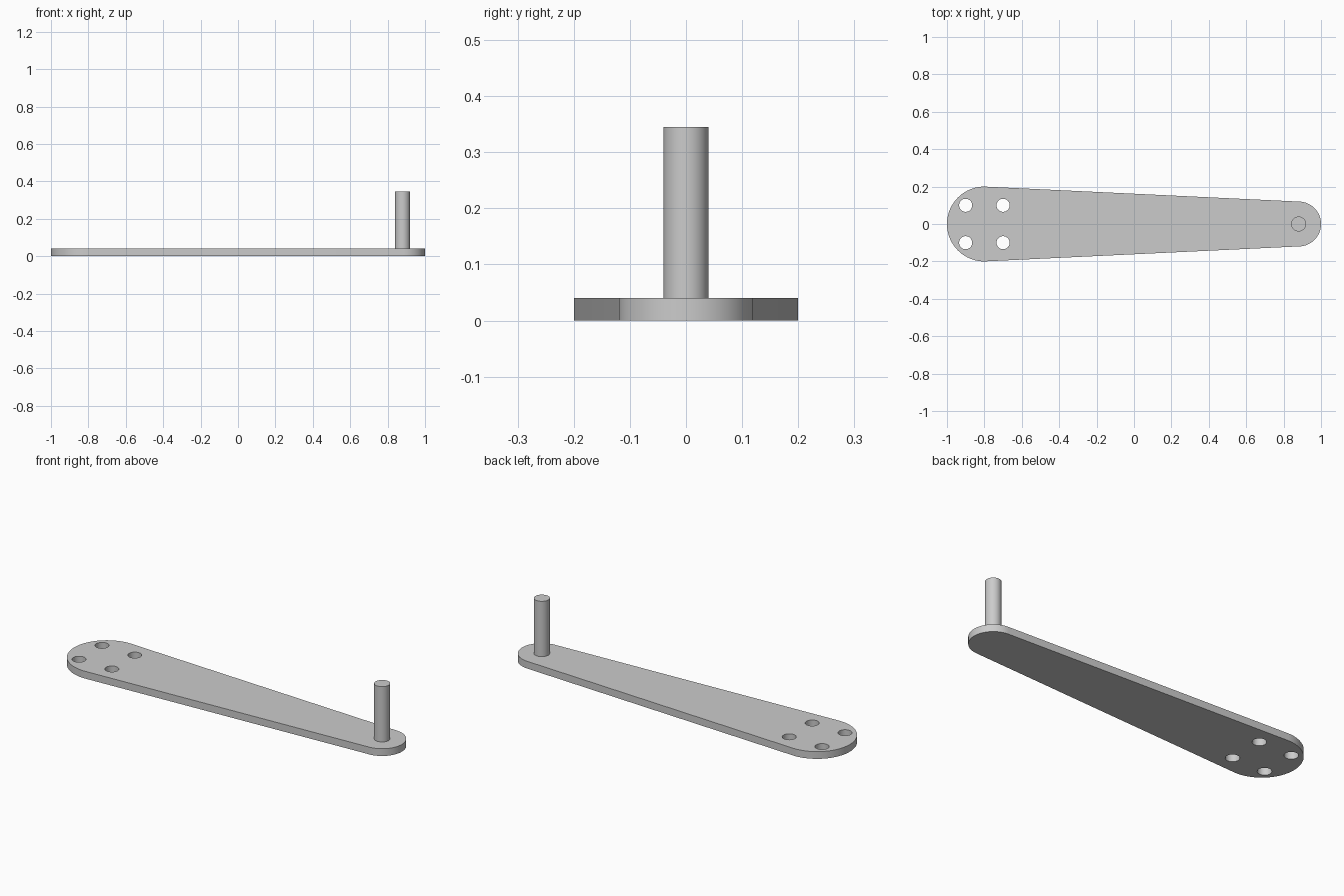
import bpy, bmesh
from math import pi, sin, cos, radians

if "Cube" in bpy.data.objects:
    bpy.data.objects.remove(bpy.data.objects["Cube"], do_unlink=True)

THICK = 0.04
BIG_X, BIG_R = -0.8, 0.2
TIP_X, TIP_R = 0.88, 0.12

grey = bpy.data.materials.new("light_grey_metal")
grey.use_nodes = True
colour = (0.6, 0.6, 0.6, 1)
grey.diffuse_color = colour
grey.node_tree.nodes["Principled BSDF"].inputs["Base Color"].default_value = colour


def arc(cx, r, start, steps=40):
    """Half circle, counter-clockwise from the start angle."""
    return [(cx + r * cos(start + pi * i / steps), r * sin(start + pi * i / steps))
            for i in range(steps + 1)]


def cylinder(name, x, y, r, z0, z1):
    bpy.ops.mesh.primitive_cylinder_add(vertices=48, radius=r, depth=z1 - z0,
                                        location=(x, y, (z0 + z1) / 2))
    ob = bpy.context.object
    ob.name = name
    ob.data.materials.append(grey)
    return ob


def select_only(ob):
    bpy.ops.object.select_all(action='DESELECT')
    ob.select_set(True)
    bpy.context.view_layer.objects.active = ob


def smooth(ob):
    select_only(ob)
    bpy.ops.object.shade_smooth_by_angle(angle=radians(30))


# Tapered arm plate with rounded ends
bm = bmesh.new()
outline = arc(TIP_X, TIP_R, -pi / 2) + arc(BIG_X, BIG_R, pi / 2)
face = bm.faces.new([bm.verts.new((x, y, 0)) for x, y in outline])
top = bmesh.ops.extrude_face_region(bm, geom=[face])["geom"]
bmesh.ops.translate(bm, vec=(0, 0, THICK),
                    verts=[v for v in top if isinstance(v, bmesh.types.BMVert)])
bmesh.ops.recalc_face_normals(bm, faces=bm.faces)
mesh = bpy.data.meshes.new("arm_plate")
bm.to_mesh(mesh)
bm.free()
mesh.materials.append(grey)
plate = bpy.data.objects.new("arm_plate", mesh)
bpy.context.collection.objects.link(plate)

# Four mounting holes through the wide end
for dx in (-0.1, 0.1):
    for y in (-0.1, 0.1):
        cutter = cylinder("hole_cutter", BIG_X + dx, y, 0.035, -THICK, 2 * THICK)
        cutter.hide_render = True
        select_only(plate)
        cut = plate.modifiers.new("hole", 'BOOLEAN')
        cut.operation = 'DIFFERENCE'
        cut.solver = 'EXACT'
        cut.object = cutter
        bpy.ops.object.modifier_apply(modifier=cut.name)
        bpy.data.objects.remove(cutter, do_unlink=True)
smooth(plate)

# Upright pin at the narrow end
smooth(cylinder("pin", TIP_X, 0, 0.04, THICK, 0.345))
